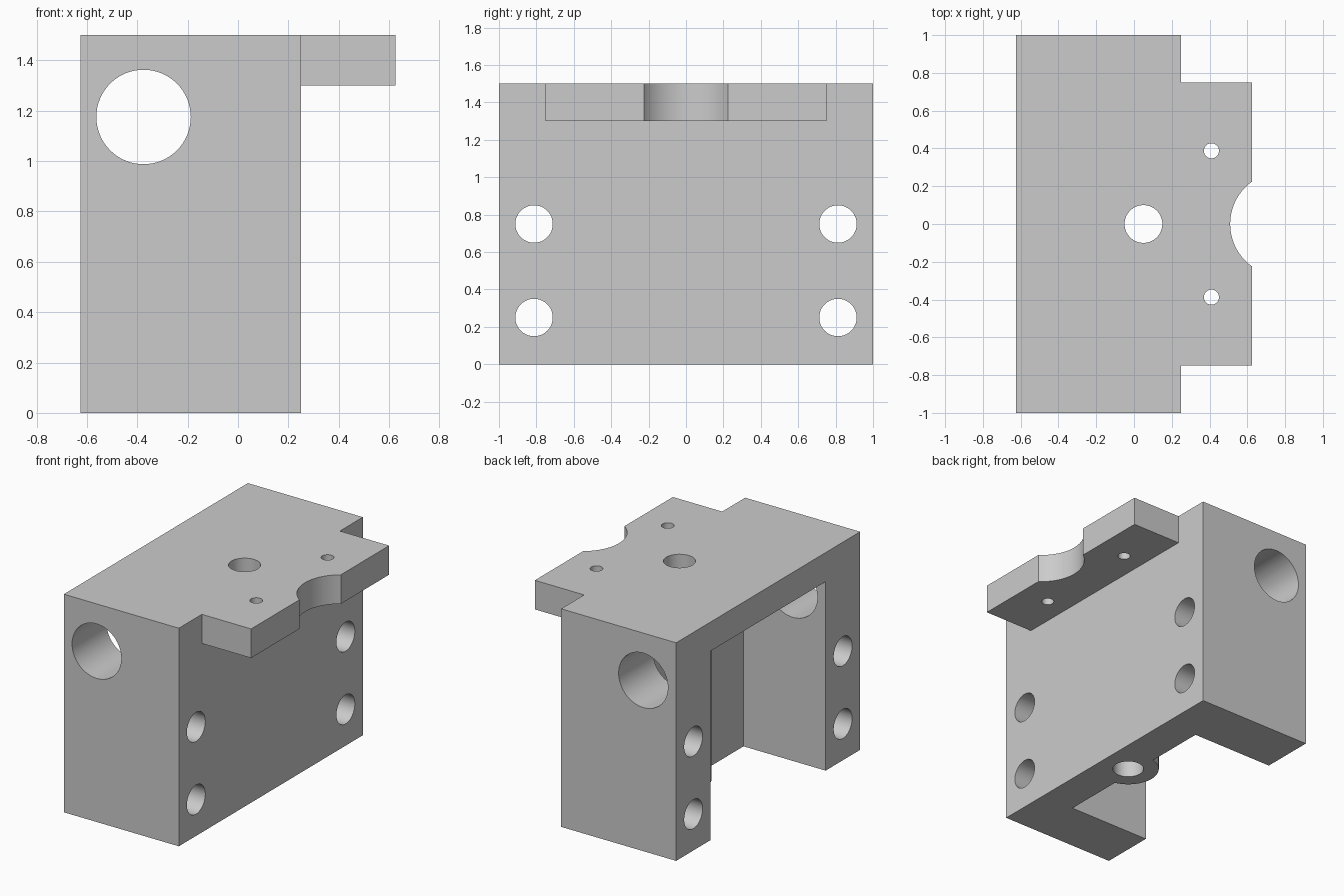
import bpy
import math
from mathutils import Matrix

default = bpy.data.objects.get("Cube")
if default:
    bpy.data.objects.remove(default, do_unlink=True)

# Single grey material
grey = bpy.data.materials.new("machined grey")
grey.use_nodes = True
color = (0.6, 0.6, 0.6, 1)
grey.diffuse_color = color
grey.node_tree.nodes["Principled BSDF"].inputs["Base Color"].default_value = color


def box(name, low, high):
    """Axis-aligned box between two corners."""
    bpy.ops.mesh.primitive_cube_add(size=1)
    obj = bpy.context.object
    obj.name = name
    mid = [(a + b) / 2 for a, b in zip(low, high)]
    size = [b - a for a, b in zip(low, high)]
    obj.data.transform(Matrix.Translation(mid) @ Matrix.Diagonal((*size, 1)))
    return obj


def cylinder(name, axis, center, radius, length):
    """Round bar along the x, y or z axis."""
    bpy.ops.mesh.primitive_cylinder_add(vertices=64, radius=radius, depth=length)
    obj = bpy.context.object
    obj.name = name
    turn = {"x": Matrix.Rotation(math.pi / 2, 4, "Y"),
            "y": Matrix.Rotation(math.pi / 2, 4, "X"),
            "z": Matrix.Identity(4)}[axis]
    obj.data.transform(Matrix.Translation(center) @ turn)
    return obj


def combine(target, tool, operation):
    """Apply a boolean and discard the tool."""
    tool.hide_render = True
    mod = target.modifiers.new(operation.lower(), "BOOLEAN")
    mod.operation = operation
    mod.solver = "EXACT"
    mod.object = tool
    bpy.context.view_layer.objects.active = target
    bpy.ops.object.modifier_apply(modifier=mod.name)
    bpy.data.objects.remove(tool, do_unlink=True)


# Main block with a pocket open to the rear and below
body = box("bracket_body", (-0.625, -1, 0), (0.25, 1, 1.5))
combine(body, box("pocket", (-1, -0.625, -0.5), (0, 0.625, 1.3)), "DIFFERENCE")

# Round boss on the inner wall, running up into the top plate
combine(body, cylinder("boss", "z", (0.05, 0, 0.7), 0.2, 1.4), "UNION")

# Overhanging tab
combine(body, box("tab", (0.1, -0.75, 1.3), (0.625, 0.75, 1.5)), "UNION")

# Bores: large cross bore, boss bore and curved tab notch
cutters = [
    cylinder("cross_bore", "y", (-0.375, 0, 1.175), 0.1875, 3),
    cylinder("boss_bore", "z", (0.05, 0, 0.75), 0.1, 3),
    cylinder("tab_notch", "z", (0.785, 0, 1.4), 0.276, 1),
]

# Mirrored mounting holes and tab screw holes
for side in (-1, 1):
    cutters.append(cylinder("screw_hole", "z", (0.41, side * 0.3875, 1.4), 0.04, 1))
    for height in (0.25, 0.75):
        cutters.append(cylinder("mounting_hole", "x", (0, side * 0.8125, height), 0.1, 3))

for cutter in cutters:
    combine(body, cutter, "DIFFERENCE")

# Finish: one material, smooth bores with sharp edges
body.data.materials.clear()
body.data.materials.append(grey)
bpy.ops.object.select_all(action="DESELECT")
body.select_set(True)
bpy.context.view_layer.objects.active = body
bpy.ops.object.shade_smooth_by_angle(angle=math.radians(30))
